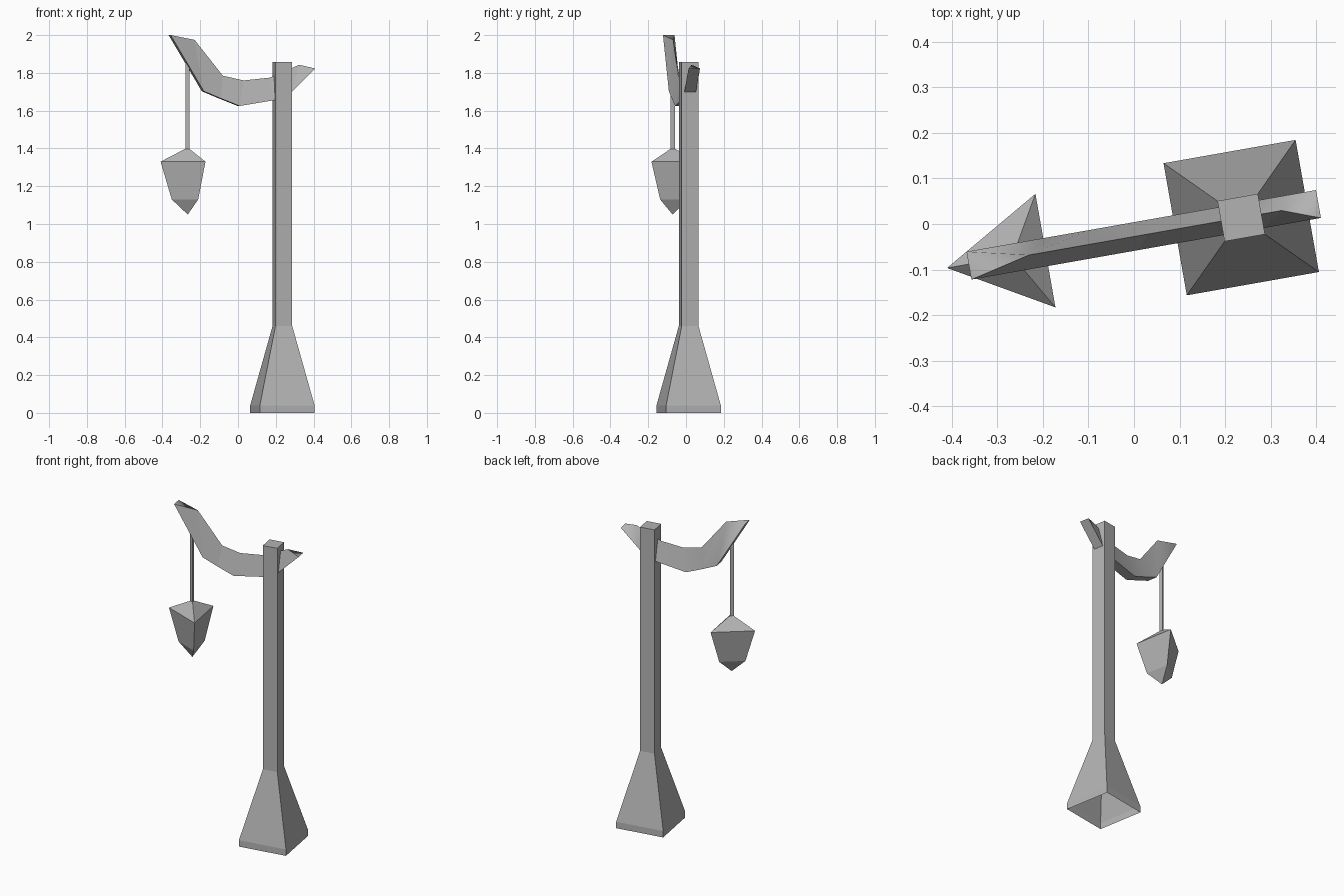
import bpy, bmesh
from math import cos, sin, pi, radians, sqrt

if "Cube" in bpy.data.objects:
    bpy.data.objects.remove(bpy.data.objects["Cube"])

TURN = radians(10)          # whole model is turned about z
POST = (0.235, 0.014)
LAMP = (-0.266, -0.071)
GREY = bpy.data.materials.new("dark_grey")
GREY.diffuse_color = (0.45, 0.45, 0.45, 1)
GREY.use_nodes = True
GREY.node_tree.nodes["Principled BSDF"].inputs["Base Color"].default_value = GREY.diffuse_color


def finish(bm, name, loc):
    bmesh.ops.recalc_face_normals(bm, faces=bm.faces)
    me = bpy.data.meshes.new(name)
    bm.to_mesh(me)
    bm.free()
    me.materials.append(GREY)
    ob = bpy.data.objects.new(name, me)
    ob.location = (loc[0], loc[1], 0)
    ob.rotation_euler.z = TURN
    bpy.context.collection.objects.link(ob)


def lathe(name, loc, n, start, profile, cap_top=False):
    """Loft n-sided rings given as (radius, z); radius 0 makes a point."""
    bm = bmesh.new()
    rings = []
    for r, z in profile:
        k = n if r else 1
        rings.append([bm.verts.new((r * cos(start + 2 * pi * i / n),
                                    r * sin(start + 2 * pi * i / n), z)) for i in range(k)])
    for a, b in zip(rings, rings[1:]):
        for i in range(n):
            j = (i + 1) % n
            quad = [a[i % len(a)], a[j % len(a)], b[j % len(b)], b[i % len(b)]]
            bm.faces.new(list(dict.fromkeys(quad)))
    if cap_top:
        bm.faces.new(rings[-1])
    finish(bm, name, loc)


# Post with flared foot, open underneath
s = sqrt(2)
lathe("post", POST, 4, pi / 4,
      [(0.147 * s, 0), (0.147 * s, 0.04), (0.045 * s, 0.46), (0.045 * s, 1.858)], True)

# Three-sided hanging lantern and its rod
lathe("lantern", LAMP, 3, pi, [(0, 1.405), (0.146, 1.33), (0.086, 1.13), (0, 1.05)])
lathe("lantern_rod", LAMP, 3, pi, [(0.013, 1.39), (0.013, 1.86)])

# Curved arm, triangular section: stations of (ridge u, ridge z, bottom u, bottom z)
W = 0.031
stations = [(-0.472, 1.975, -0.428, 1.703),
            (-0.32, 1.785, -0.335, 1.664),
            (-0.208, 1.76, -0.235, 1.625),
            (-0.066, 1.775, -0.05, 1.655),
            (0.09, 1.843, 0.045, 1.70)]
bm = bmesh.new()
loops = [[bm.verts.new(c) for c in ((tu, 0, tz), (bu, W, bz), (bu, -W, bz))]
         for tu, tz, bu, bz in stations]
back = []
for a, b in zip(loops, loops[1:]):
    back.append(bm.faces.new((a[0], a[1], b[1], b[0])))
    bm.faces.new((a[1], a[2], b[2], b[1]))
    bm.faces.new((a[2], a[0], b[0], b[2]))
# Chisel tips at both ends; their tops blend smoothly into the back side
for lp, u, z in ((loops[0], -0.606, 2.0), (loops[-1], 0.172, 1.823)):
    f, k = bm.verts.new((u, -W, z)), bm.verts.new((u, W, z))
    back.append(bm.faces.new((lp[0], k, f)))
    back.append(bm.faces.new((lp[0], lp[1], k)))
    bm.faces.new((lp[2], lp[1], k, f))
    bm.faces.new((lp[0], lp[2], f))
for face in back:
    face.smooth = True
finish(bm, "arm", POST)
